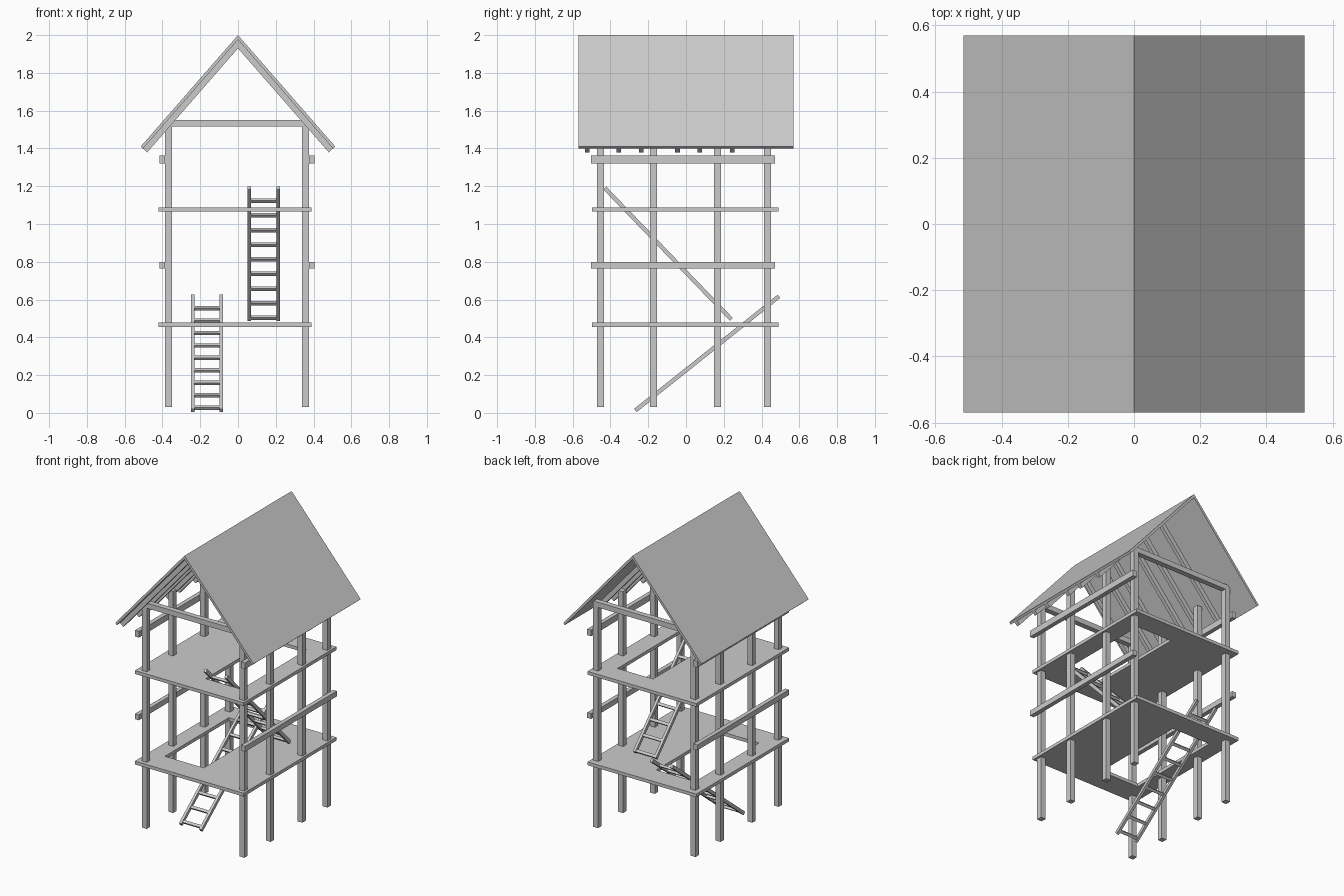
import bpy, bmesh, math
from mathutils import Vector

if "Cube" in bpy.data.objects:
    bpy.data.objects.remove(bpy.data.objects["Cube"])


def mesh_object(name, bm):
    bmesh.ops.recalc_face_normals(bm, faces=bm.faces)
    me = bpy.data.meshes.new(name)
    bm.to_mesh(me)
    bm.free()
    ob = bpy.data.objects.new(name, me)
    bpy.context.collection.objects.link(ob)
    return ob


def add_prism(bm, outline, offset):
    """Extrude a closed outline of 3D points along an offset."""
    off = Vector(offset)
    a = [bm.verts.new(p) for p in outline]
    b = [bm.verts.new(Vector(p) + off) for p in outline]
    bm.faces.new(a)
    bm.faces.new(b[::-1])
    n = len(a)
    for i in range(n):
        bm.faces.new((a[i], b[i], b[(i + 1) % n], a[(i + 1) % n]))


def box(name, x0, x1, y0, y1, z0, z1):
    bm = bmesh.new()
    add_prism(bm, [(x0, y0, z0), (x1, y0, z0), (x1, y1, z0), (x0, y1, z0)], (0, 0, z1 - z0))
    return mesh_object(name, bm)


def floor(name, z0, z1, hx0, hx1, hy0, hy1):
    """Floor plate with a rectangular ladder opening."""
    xs, ys = (-0.42, hx0, hx1, 0.39), (-0.497, hy0, hy1, 0.49)
    bm = bmesh.new()
    v = [[bm.verts.new((x, y, z0)) for y in ys] for x in xs]
    for i in range(3):
        for j in range(3):
            if (i, j) != (1, 1):
                bm.faces.new((v[i][j], v[i + 1][j], v[i + 1][j + 1], v[i][j + 1]))
    ext = bmesh.ops.extrude_face_region(bm, geom=bm.faces[:], use_keep_orig=True)
    top = [g for g in ext["geom"] if isinstance(g, bmesh.types.BMVert)]
    bmesh.ops.translate(bm, verts=top, vec=(0, 0, z1 - z0))
    return mesh_object(name, bm)


def ladder(name, x0, x1, start, end, first, step, rungs=9):
    """Leaning ladder; start and end are (y, z), rungs are spaced by height."""
    bm = bmesh.new()
    a, b = Vector((0, *start)), Vector((0, *end))
    d = (b - a).normalized()
    n = Vector((0, -d.z, d.y)) * 0.011
    w = 0.018
    for x in (x0, x1 - w):
        o = Vector((x, 0, 0))
        add_prism(bm, [a - n + o, b - n + o, b + n + o, a + n + o], (w, 0, 0))
    for k in range(rungs):
        p = a + d * ((first + k * step - a.z) / d.z) + Vector((x0 + w / 2, 0, 0))
        t, m = d * 0.009, n * 0.7
        add_prism(bm, [p - t - m, p + t - m, p + t + m, p - t + m], (x1 - x0 - w, 0, 0))
    return mesh_object(name, bm)


# Posts and side rails
for side, x0, x1, r0, r1 in (("left", -0.386, -0.35, -0.415, -0.386),
                             ("right", 0.34, 0.376, 0.376, 0.405)):
    for i, y in enumerate((-0.452, -0.172, 0.166, 0.432)):
        box(f"{side}_post_{i + 1}", x0, x1, y - 0.018, y + 0.018, 0.03, 1.52)
    box(f"{side}_lower_rail", r0, r1, -0.503, 0.472, 0.764, 0.8)
    box(f"{side}_upper_rail", r0, r1, -0.503, 0.472, 1.32, 1.362)

# Tie beams at both gables
for end, y in (("front", -0.452), ("back", 0.432)):
    box(f"{end}_tie_beam", -0.386, 0.376, y - 0.018, y + 0.018, 1.515, 1.55)

# Floors and ladders
floor("lower_floor", 0.456, 0.478, -0.31, -0.02, -0.335, 0.345)
floor("upper_floor", 1.065, 1.087, 0.0, 0.265, -0.345, 0.35)
ladder("lower_ladder", -0.248, -0.08, (-0.268, 0.013), (0.492, 0.617), 0.027, 0.066)
ladder("upper_ladder", 0.05, 0.222, (0.24, 0.495), (-0.43, 1.19), 0.503, 0.0775)

# Roof panels with rafters below
slope = 0.59 / 0.515
c = math.cos(math.atan(slope))
s = math.sin(math.atan(slope))


def roof_outline(side, t0, t1, y):
    """Sloping strip between depths t0 and t1 below the roof surface."""
    return [(0, y, 2 - t0 / c),
            (side * (0.515 - t0 * s), y, 1.41 - t0 * c),
            (side * (0.515 - t1 * s), y, 1.41 - t1 * c),
            (0, y, 2 - t1 / c)]


for name, side in (("left", -1), ("right", 1)):
    bm = bmesh.new()
    add_prism(bm, roof_outline(side, 0, 0.016, -0.57), (0, 1.14, 0))
    mesh_object(f"{name}_roof_panel", bm)
    bm = bmesh.new()
    for y in (-0.523, -0.355, -0.238, -0.045, 0.072, 0.244):
        add_prism(bm, roof_outline(side, 0.016, 0.046, y - 0.012), (0, 0.024, 0))
    mesh_object(f"{name}_rafters", bm)
